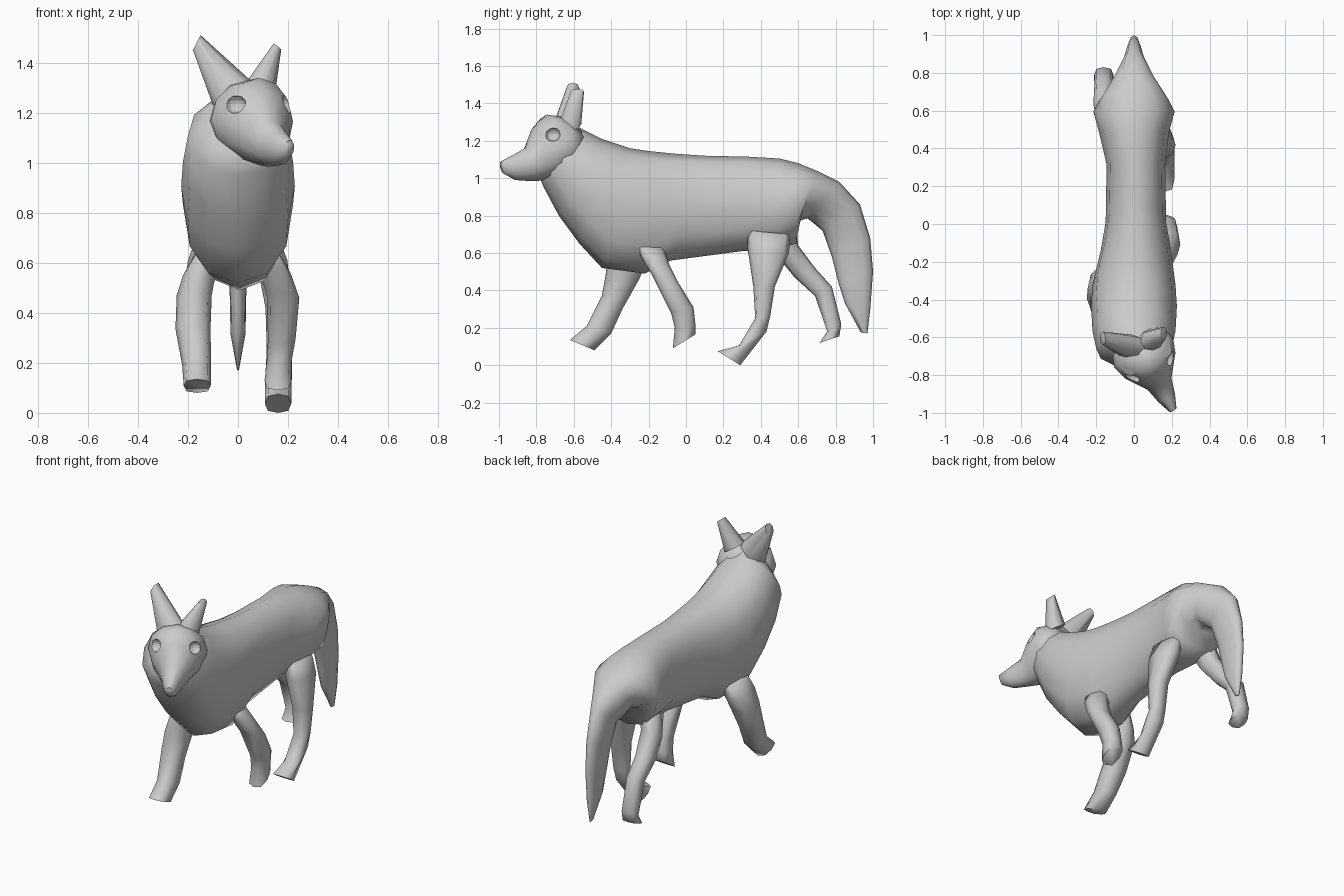
import bpy, bmesh
from math import cos, sin, tau, radians
from mathutils import Vector, Matrix


def loft(name, rings, n=12, e=2.3):
    """Skin superellipse rings given as (centre, half axis u, half axis v)."""
    bm = bmesh.new()
    loops = []
    for c, u, v in rings:
        loop = []
        for i in range(n):
            a = tau * i / n
            p, q = [(1 if t > 0 else -1) * abs(t) ** (2 / e) if abs(t) > 1e-6 else 0
                    for t in (cos(a), sin(a))]
            loop.append(bm.verts.new(Vector(c) + Vector(u) * p + Vector(v) * q))
        loops.append(loop)
    for a, b in zip(loops, loops[1:]):
        for i in range(n):
            j = (i + 1) % n
            bm.faces.new((a[i], a[j], b[j], b[i]))
    bm.faces.new(loops[0][::-1])
    bm.faces.new(loops[-1])
    bmesh.ops.recalc_face_normals(bm, faces=bm.faces[:])
    me = bpy.data.meshes.new(name)
    bm.to_mesh(me)
    bm.free()
    ob = bpy.data.objects.new(name, me)
    bpy.context.collection.objects.link(ob)
    bpy.ops.object.select_all(action='DESELECT')
    ob.select_set(True)
    bpy.context.view_layer.objects.active = ob
    bpy.ops.object.shade_smooth_by_angle(angle=radians(75))
    return ob


def side_rings(rows):
    """Rows: one side-view edge (y, z), the opposite edge (y, z), half width, x."""
    return [((x, (y1 + y2) / 2, (z1 + z2) / 2), (hw, 0, 0),
             (0, (y1 - y2) / 2, (z1 - z2) / 2)) for y1, z1, y2, z2, hw, x in rows]


# Body from throat to rump, running on into the hanging tail
loft("body_and_tail", side_rings([
    (-.63, 1.295, -.79, 1.02, .14, .03),
    (-.56, 1.265, -.76, .95, .20, .0),
    (-.45, 1.21, -.68, .80, .22, 0),
    (-.30, 1.16, -.57, .65, .227, 0),
    (-.20, 1.145, -.45, .52, .22, 0),
    (-.05, 1.13, -.22, .49, .185, .01),
    (.10, 1.12, -.08, .56, .16, .01),
    (.33, 1.115, .30, .61, .155, .01),
    (.50, 1.105, .47, .62, .185, 0),
    (.60, 1.08, .59, .65, .215, 0),
    (.71, 1.035, .60, .77, .185, 0),
    (.82, .98, .65, .785, .12, 0),
    (.93, .86, .73, .72, .06, 0),
    (.985, .68, .78, .58, .042, 0),
    (1.0, .50, .815, .44, .033, 0),
    (.985, .30, .85, .33, .03, 0),
    (.97, .17, .935, .175, .004, 0)]), e=2.2)

# Legs: front edge, back edge, half width, x; the last row is the slanted sole
legs = {
    "front_leg_left": [
        (-.40, .66, -.20, .62, .05, -.12), (-.42, .57, -.22, .53, .065, -.155),
        (-.43, .48, -.25, .46, .07, -.175),
        (-.45, .37, -.34, .30, .07, -.18), (-.53, .21, -.40, .17, .058, -.165),
        (-.62, .135, -.49, .08, .054, -.163)],
    "front_leg_right": [
        (-.28, .68, -.12, .63, .045, .11), (-.24, .58, -.09, .54, .06, .15),
        (-.18, .48, -.04, .44, .065, .18),
        (-.08, .28, .04, .31, .055, .175), (-.06, .20, .05, .22, .05, .165),
        (-.07, .09, .05, .165, .054, .16)],
    "rear_leg_right": [
        (.33, .72, .56, .70, .05, .11), (.33, .62, .55, .60, .062, .135),
        (.36, .42, .475, .42, .055, .165), (.37, .25, .45, .26, .05, .165),
        (.28, .10, .43, .18, .053, .162), (.17, .075, .29, 0, .053, .16)],
    "rear_leg_left": [
        (.42, .70, .59, .74, .05, -.11), (.49, .58, .60, .64, .06, -.14),
        (.58, .47, .69, .52, .055, -.16), (.69, .37, .78, .42, .05, -.16),
        (.755, .18, .83, .22, .05, -.16), (.715, .12, .82, .155, .053, -.16)],
}
for name, rows in legs.items():
    loft(name, side_rings(rows), n=8, e=2.7)

# Head with broad cheeks, built facing forward then turned to the side
turn = Matrix.Translation((.02, -.62, 0)) @ Matrix.Rotation(radians(27), 4, 'Z')
head = loft("head", side_rings([
    (.03, 1.27, .02, 1.05, .14, 0), (-.06, 1.33, -.07, 1.02, .175, 0),
    (-.14, 1.34, -.15, .99, .15, 0), (-.205, 1.28, -.2, .985, .108, 0),
    (-.26, 1.165, -.25, .985, .07, 0), (-.34, 1.125, -.33, .99, .05, 0),
    (-.415, 1.09, -.40, 1.025, .022, 0)]), e=2)
head.matrix_world = turn

# Eye sockets
for s in (-1, 1):
    bpy.ops.mesh.primitive_uv_sphere_add(segments=12, ring_count=8, radius=1)
    cutter = bpy.context.object
    cutter.name = "eye_socket_cutter"
    cutter.matrix_world = (turn @ Matrix.Translation((s * .12, -.165, 1.235))
                           @ Matrix.Diagonal((.045, .04, .038, 1)))
    cutter.hide_render = True
    cutter.hide_set(True)
    cut = head.modifiers.new("eye_socket", 'BOOLEAN')
    cut.operation = 'DIFFERENCE'
    cut.object = cutter

# Ears, splayed in a V
loft("ear_left", [((-.02, -.65, 1.27), (.075, 0, .055), (0, .065, 0)),
                  ((-.165, -.605, 1.48), (.015, 0, .03), (0, .035, 0))], n=8)
loft("ear_right", [((.09, -.62, 1.29), (.055, 0, -.035), (0, .06, 0)),
                   ((.158, -.58, 1.465), (.015, 0, -.012), (0, .035, 0))], n=8)
